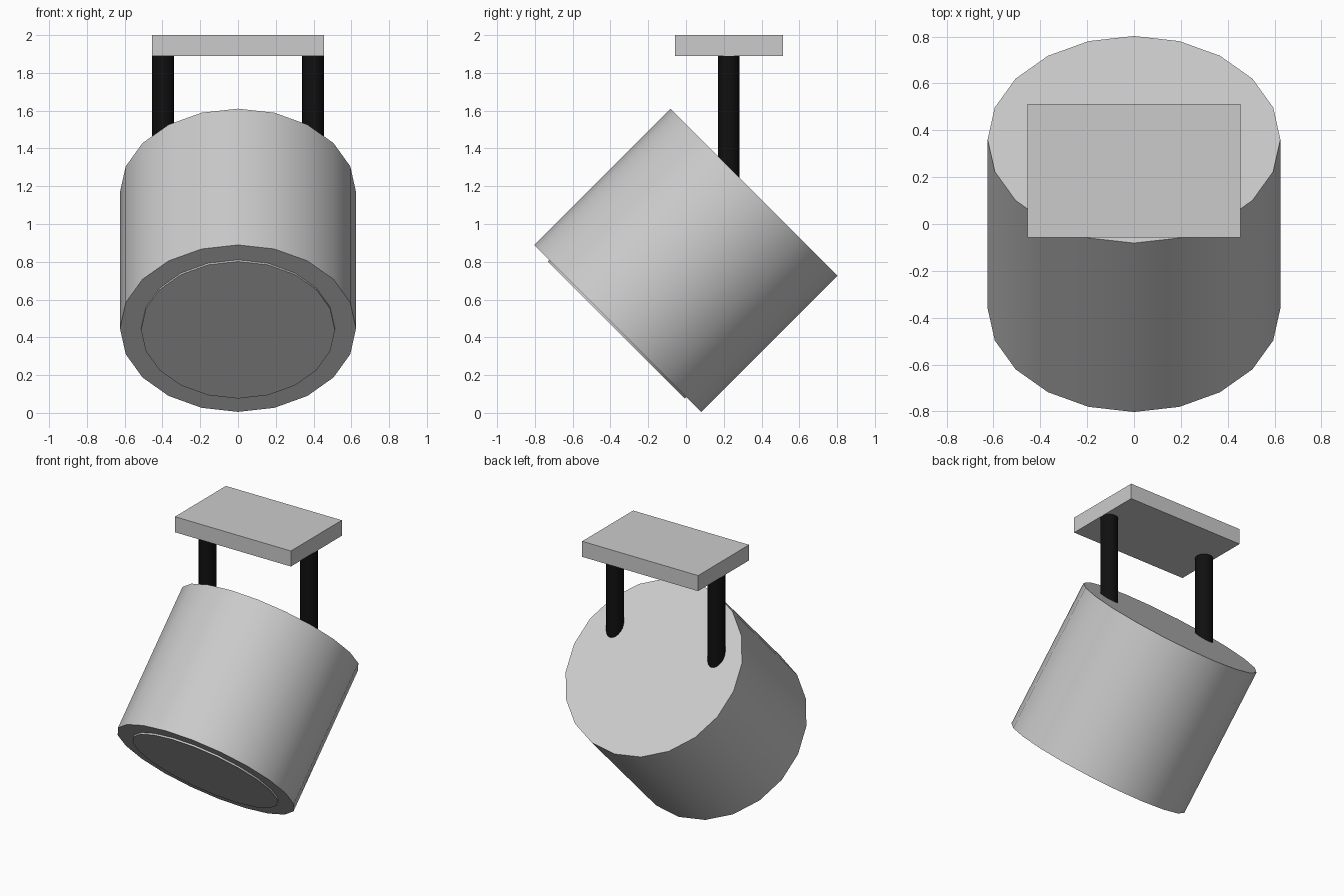
import bpy, math
from mathutils import Vector

if "Cube" in bpy.data.objects:
    bpy.data.objects.remove(bpy.data.objects["Cube"])

TILT = -math.pi / 4
AXIS = Vector((0, math.sqrt(0.5), math.sqrt(0.5)))   # lens end to back end
CENTRE = Vector((0, 0, 0.808))


def cylinder(name, radius, depth, loc, tilt=0.0, sides=20):
    bpy.ops.mesh.primitive_cylinder_add(vertices=sides, radius=radius, depth=depth,
                                        location=loc, rotation=(tilt, 0, 0))
    ob = bpy.context.object
    ob.name = name
    bpy.ops.object.shade_smooth_by_angle(angle=math.radians(30))
    return ob


# Tilted lamp housing
cylinder("lamp_housing", 0.625, 1.02, CENTRE, TILT)

# Thin lens disc standing slightly proud of the lower front face
cylinder("lens", 0.513, 0.04, CENTRE - AXIS * 0.502, TILT)

# Black support posts running into the back of the housing
black = bpy.data.materials.new("black_metal")
black.diffuse_color = (0.005, 0.005, 0.005, 1)
black.use_nodes = True
black.node_tree.nodes["Principled BSDF"].inputs["Base Color"].default_value = black.diffuse_color
for side, x in (("left", -0.397), ("right", 0.397)):
    post = cylinder(side + "_post", 0.057, 0.72, (x, 0.226, 1.54))
    post.data.materials.append(black)

# Mounting plate
bpy.ops.mesh.primitive_cube_add(size=1, location=(0, 0.228, 1.945))
plate = bpy.context.object
plate.name = "mounting_plate"
plate.scale = (0.908, 0.57, 0.11)
